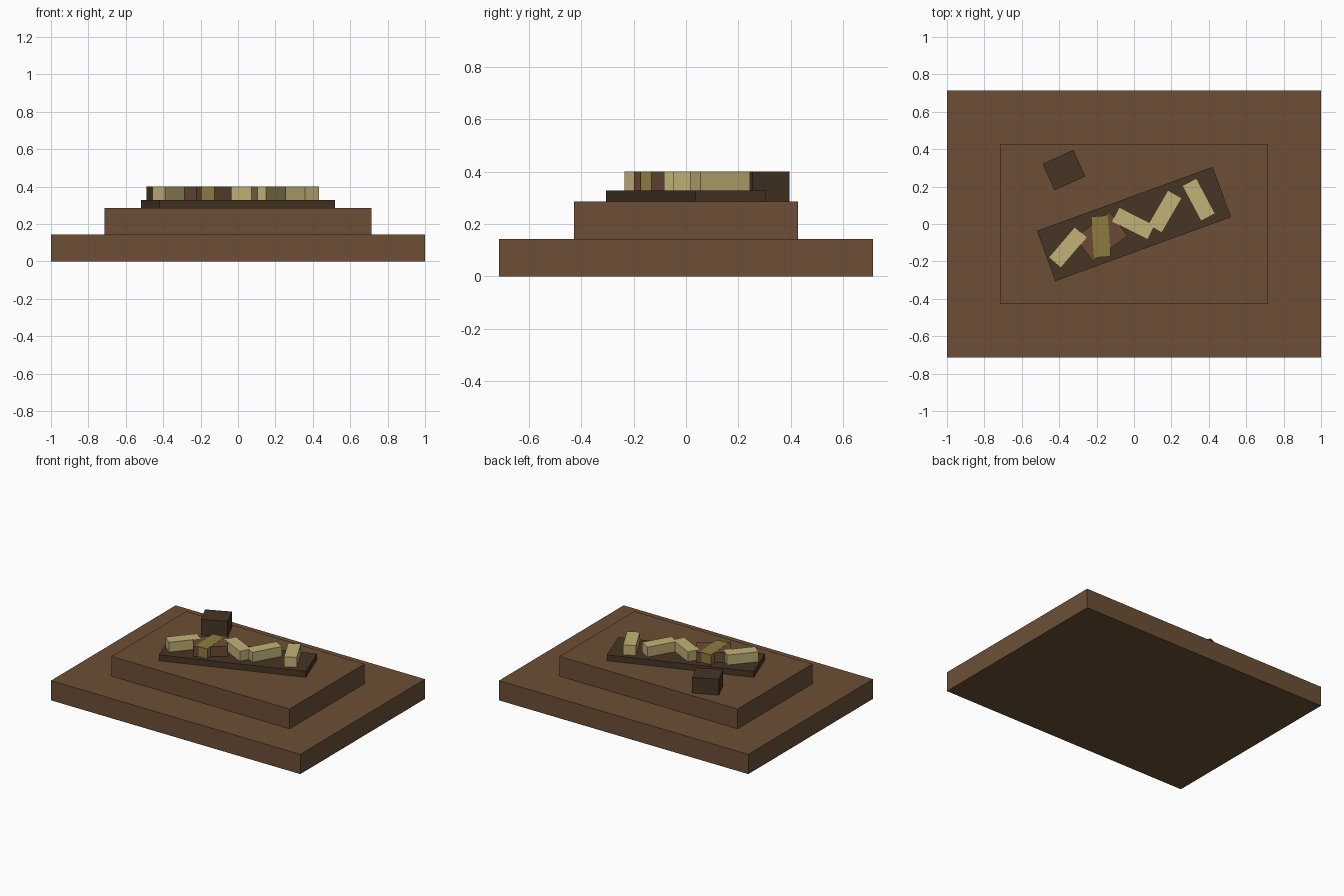
import bpy
import bmesh
from math import radians
from mathutils import Matrix

cube = bpy.data.objects.get("Cube")
if cube:
    bpy.data.objects.remove(cube, do_unlink=True)


def make_material(name, hex_code):
    """Flat colour from an sRGB hex code, stored as linear values."""
    channels = [int(hex_code[i:i + 2], 16) / 255 for i in range(0, 6, 2)]
    linear = [c / 12.92 if c < 0.04045 else ((c + 0.055) / 1.055) ** 2.4 for c in channels]
    mat = bpy.data.materials.new(name)
    mat.use_nodes = True
    mat.diffuse_color = (*linear, 1)
    mat.node_tree.nodes["Principled BSDF"].inputs["Base Color"].default_value = (*linear, 1)
    return mat


earth = make_material("earth brown", "6C4F36")
clay = make_material("reddish brown", "6B4A36")
dark = make_material("dark brown", "463524")
bone = make_material("pale straw", "C2B277")
olive = make_material("olive", "8C7B3F")


def box(name, mat, x, y, bottom, top, length, width, angle=0):
    """Box turned about the vertical axis, spanning bottom to top."""
    bm = bmesh.new()
    bmesh.ops.create_cube(bm, size=1)
    bm.transform(Matrix.Diagonal((length, width, top - bottom, 1)))
    mesh = bpy.data.meshes.new(name)
    bm.to_mesh(mesh)
    bm.free()
    mesh.materials.append(mat)
    obj = bpy.data.objects.new(name, mesh)
    obj.location = (x, y, (bottom + top) / 2)
    obj.rotation_euler.z = radians(angle)
    bpy.context.collection.objects.link(obj)
    return obj


STEP = 1 / 7
GROUND = 2 * STEP
PLANK = GROUND + 0.3 * STEP
TOP = PLANK + 0.5 * STEP
LIFT = 0.0006  # keeps overlapping tops from sharing a plane

# Stepped mound
box("lower_step", earth, 0, 0, 0, STEP, 2, 10 * STEP)
box("upper_step", earth, 0, 0, STEP, GROUND, 10 * STEP, 6 * STEP)

# Turned plank and the separate block behind it
box("plank", dark, 0, 0, GROUND, PLANK, 1, 2 * STEP, 20)
box("rear_block", dark, -0.375, 0.288, GROUND, TOP, 0.18, 0.155, 24.5)

# Central pieces on the plank
box("chest_block", clay, -0.175, -0.067, PLANK, TOP, 0.23, 0.16, 36)
box("olive_band", olive, -0.177, -0.067, PLANK, TOP + LIFT, 0.22, 0.09, 94)

# Scattered pale pieces: x, y, angle
pieces = [(-0.354, -0.125, 49.5), (-0.003, 0.003, -27),
          (0.165, 0.067, 60), (0.346, 0.13, -62)]
for i, (x, y, angle) in enumerate(pieces):
    box(f"pale_piece_{i + 1}", bone, x, y, PLANK, TOP + LIFT * (i % 2 + 1) / 2,
        0.214, 0.086, angle)
